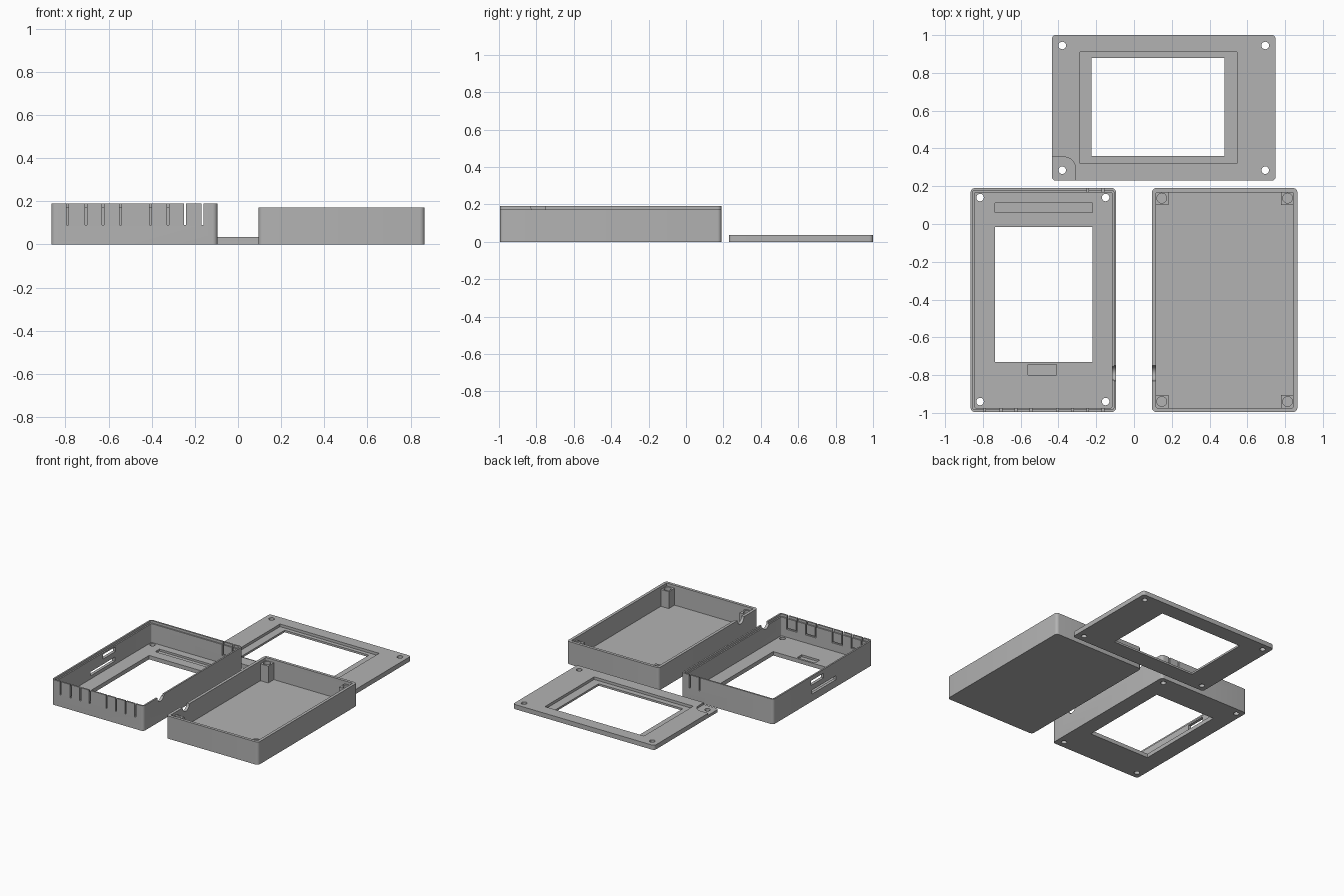
import bpy, bmesh, math
from mathutils import Matrix

cube = bpy.data.objects.get("Cube")
if cube:
    bpy.data.objects.remove(cube, do_unlink=True)

grey = bpy.data.materials.new("light grey plastic")
grey.use_nodes = True
tone = (0.45, 0.45, 0.45, 1)
grey.diffuse_color = tone
grey.node_tree.nodes["Principled BSDF"].inputs["Base Color"].default_value = tone


def block(name, x0, x1, y0, y1, z0, z1, r=0.0, steps=5):
    """Upright prism with rounded vertical corners."""
    bm = bmesh.new()
    ring = []
    corners = [(x1 - r, y1 - r), (x0 + r, y1 - r), (x0 + r, y0 + r), (x1 - r, y0 + r)]
    for i, (cx, cy) in enumerate(corners):
        for k in range(steps + 1 if r else 1):
            a = math.pi / 2 * (i + k / steps)
            ring.append(bm.verts.new((cx + r * math.cos(a), cy + r * math.sin(a), z0)))
    face = bm.faces.new(ring)
    top = bmesh.ops.extrude_face_region(bm, geom=[face])["geom"]
    moved = [v for v in top if isinstance(v, bmesh.types.BMVert)]
    bmesh.ops.translate(bm, verts=moved, vec=(0, 0, z1 - z0))
    bmesh.ops.remove_doubles(bm, verts=bm.verts, dist=1e-5)
    bmesh.ops.recalc_face_normals(bm, faces=bm.faces)
    return to_object(name, bm)


def to_object(name, bm):
    mesh = bpy.data.meshes.new(name)
    bm.to_mesh(mesh)
    bm.free()
    mesh.materials.append(grey)
    obj = bpy.data.objects.new(name, mesh)
    bpy.context.collection.objects.link(obj)
    return obj


def combine(obj, other, mode="DIFFERENCE"):
    """Apply a boolean and throw the tool away."""
    mod = obj.modifiers.new("cut", "BOOLEAN")
    mod.operation, mod.solver, mod.object = mode, "EXACT", other
    bpy.context.view_layer.objects.active = obj
    bpy.ops.object.modifier_apply(modifier=mod.name)
    bpy.data.objects.remove(other, do_unlink=True)


def cut(obj, *size, r=0.0):
    combine(obj, block("cutter", *size, r))


def hole(obj, x, y, z0, z1, rad):
    combine(obj, block("cutter", x - rad, x + rad, y - rad, y + rad, z0, z1, rad * 0.999))


def cable_notch(obj, x, y, z, rad=0.04):
    bm = bmesh.new()
    turn = Matrix.Translation((x, y, z)) @ Matrix.Rotation(math.pi / 2, 4, "Y")
    bmesh.ops.create_cone(bm, cap_ends=True, segments=24, radius1=rad, radius2=rad,
                          depth=0.08, matrix=turn)
    combine(obj, to_object("cutter", bm))


def finish(obj):
    bpy.ops.object.select_all(action="DESELECT")
    obj.select_set(True)
    bpy.context.view_layer.objects.active = obj
    bpy.ops.object.shade_smooth_by_angle(angle=math.radians(30))


WALL, TOP = 0.022, 0.3
BACK, FRONT = 0.19, -0.995

# Front shell: open box with a display window
shell = block("front_shell", -0.865, -0.095, FRONT, BACK, 0, 0.19, 0.022)
cut(shell, -0.865 + WALL, -0.095 - WALL, FRONT + WALL, BACK - WALL, 0.03, TOP, r=0.006)
# Rebate that leaves a thin outer lip
cut(shell, -0.853, -0.107, FRONT + 0.012, BACK - 0.012, 0.172, TOP, r=0.01)
# Display opening and shallow floor pockets
cut(shell, -0.735, -0.22, -0.73, -0.015, -0.1, 0.1)
cut(shell, -0.735, -0.22, 0.06, 0.11, 0.015, 0.1)
cut(shell, -0.56, -0.41, -0.80, -0.745, 0.015, 0.1)
for x in (-0.815, -0.15):
    for y in (-0.94, 0.14):
        hole(shell, x, y, -0.1, 0.1, 0.02)


# Break-out tabs: two slits and an inner groove along the foot
def breakout_tab(x0, x1, wall_y, inward):
    def span(a, b):
        return sorted((wall_y + inward * a, wall_y + inward * b))
    for x in (x0, x1 - 0.01):
        cut(shell, x, x + 0.01, *span(-0.03, WALL + 0.01), 0.09, TOP)
    cut(shell, x0, x1, *span(0.012, WALL + 0.01), 0.09, 0.1)


for x0, x1 in ((-0.795, -0.70), (-0.63, -0.54), (-0.41, -0.32), (-0.25, -0.16)):
    breakout_tab(x0, x1, FRONT, 1)
breakout_tab(-0.25, -0.16, BACK, -1)

# Side ports and cable notch
cut(shell, -0.9, -0.83, -0.56, -0.27, 0.055, 0.085)
cut(shell, -0.9, -0.83, -0.41, -0.26, 0.125, 0.16)
cable_notch(shell, -0.095, -0.79, 0.19)
finish(shell)

# Rear shell: plain tray with four screw posts
tray = block("rear_shell", 0.095, 0.865, FRONT, BACK, 0, 0.172, 0.022)
cut(tray, 0.095 + WALL, 0.865 - WALL, FRONT + WALL, BACK - WALL, 0.022, TOP, r=0.006)
for cx in (0.147, 0.813):
    for cy in (-0.94, 0.137):
        post = block("post", cx - 0.036, cx + 0.036, cy - 0.036, cy + 0.036, 0.01, 0.15)
        combine(tray, post, "UNION")
        hole(tray, cx, cy, 0.03, TOP, 0.026)
cable_notch(tray, 0.095, -0.79, 0.172)
finish(tray)

# Display frame: flat bezel with stepped opening
bezel = block("display_frame", -0.435, 0.75, 0.23, 1.0, 0, 0.035, 0.02)
cut(bezel, -0.285, 0.545, 0.32, 0.91, 0.015, 0.1)
cut(bezel, -0.225, 0.48, 0.36, 0.88, -0.1, 0.1)
cut(bezel, -0.6, -0.31, 0.1, 0.355, 0.02, 0.1, r=0.06)
for x in (-0.38, 0.695):
    for y in (0.285, 0.945):
        hole(bezel, x, y, -0.1, 0.1, 0.02)
finish(bezel)
